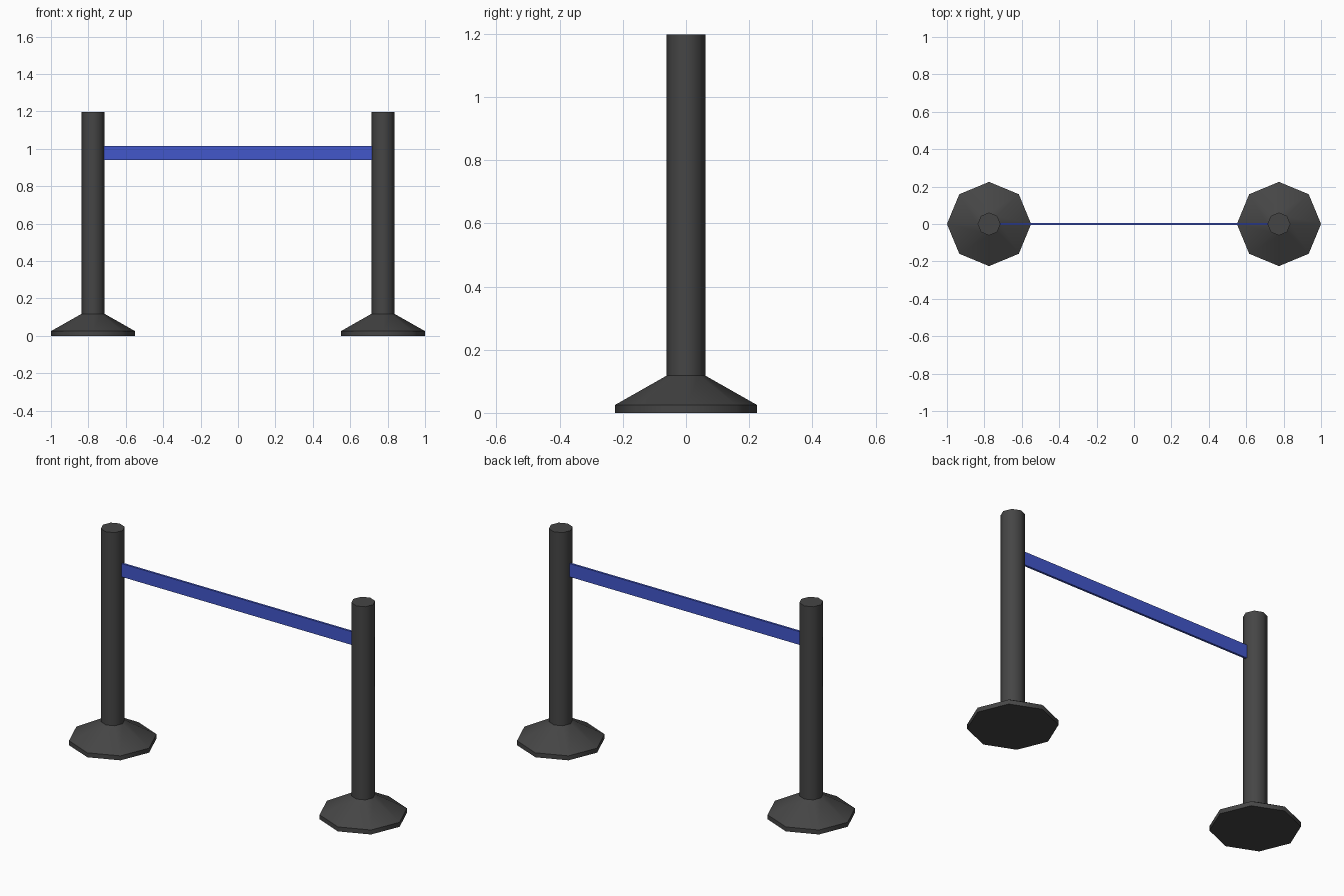
import bpy, bmesh
from math import cos, sin, pi, radians

if "Cube" in bpy.data.objects:
    bpy.data.objects.remove(bpy.data.objects["Cube"])

def material(name, color):
    m = bpy.data.materials.new(name)
    m.diffuse_color = color
    m.use_nodes = True
    m.node_tree.nodes["Principled BSDF"].inputs["Base Color"].default_value = m.diffuse_color
    return m

dark = material("dark_grey", (0.06, 0.06, 0.06, 1))
blue = material("blue", (0.055, 0.095, 0.6, 1))

def add_object(name, bm, mat):
    bmesh.ops.recalc_face_normals(bm, faces=bm.faces)
    me = bpy.data.meshes.new(name)
    bm.to_mesh(me)
    bm.free()
    me.materials.append(mat)
    ob = bpy.data.objects.new(name, me)
    bpy.context.collection.objects.link(ob)
    return ob

def lathe(name, profile, x, mat, sides=8):
    """Capped low-poly turned shape from (radius, z) pairs."""
    bm = bmesh.new()
    rings = [[bm.verts.new((x + r * cos(2 * pi * i / sides), r * sin(2 * pi * i / sides), z))
              for i in range(sides)] for r, z in profile]
    for a, b in zip(rings, rings[1:]):
        for i in range(sides):
            j = (i + 1) % sides
            bm.faces.new((a[i], a[j], b[j], b[i]))
    bm.faces.new(rings[0])
    bm.faces.new(rings[-1])
    ob = add_object(name, bm, mat)
    # Round the octagon sides, keep the rim and collar edges crisp
    bpy.ops.object.select_all(action='DESELECT')
    ob.select_set(True)
    bpy.context.view_layer.objects.active = ob
    bpy.ops.object.shade_smooth_by_angle(angle=radians(50))
    return ob

# Two posts: flared octagonal foot running up into the pole
for side, x in (("left", -0.775), ("right", 0.775)):
    lathe(side + "_post", [(0.225, 0), (0.225, 0.025), (0.061, 0.118), (0.061, 1.198)], x, dark)

# Belt stretched between the posts
bm = bmesh.new()
bmesh.ops.create_cube(bm, size=1)
bmesh.ops.scale(bm, vec=(1.432, 0.012, 0.074), verts=bm.verts)
bmesh.ops.translate(bm, vec=(0, 0, 0.978), verts=bm.verts)
add_object("belt", bm, blue)
